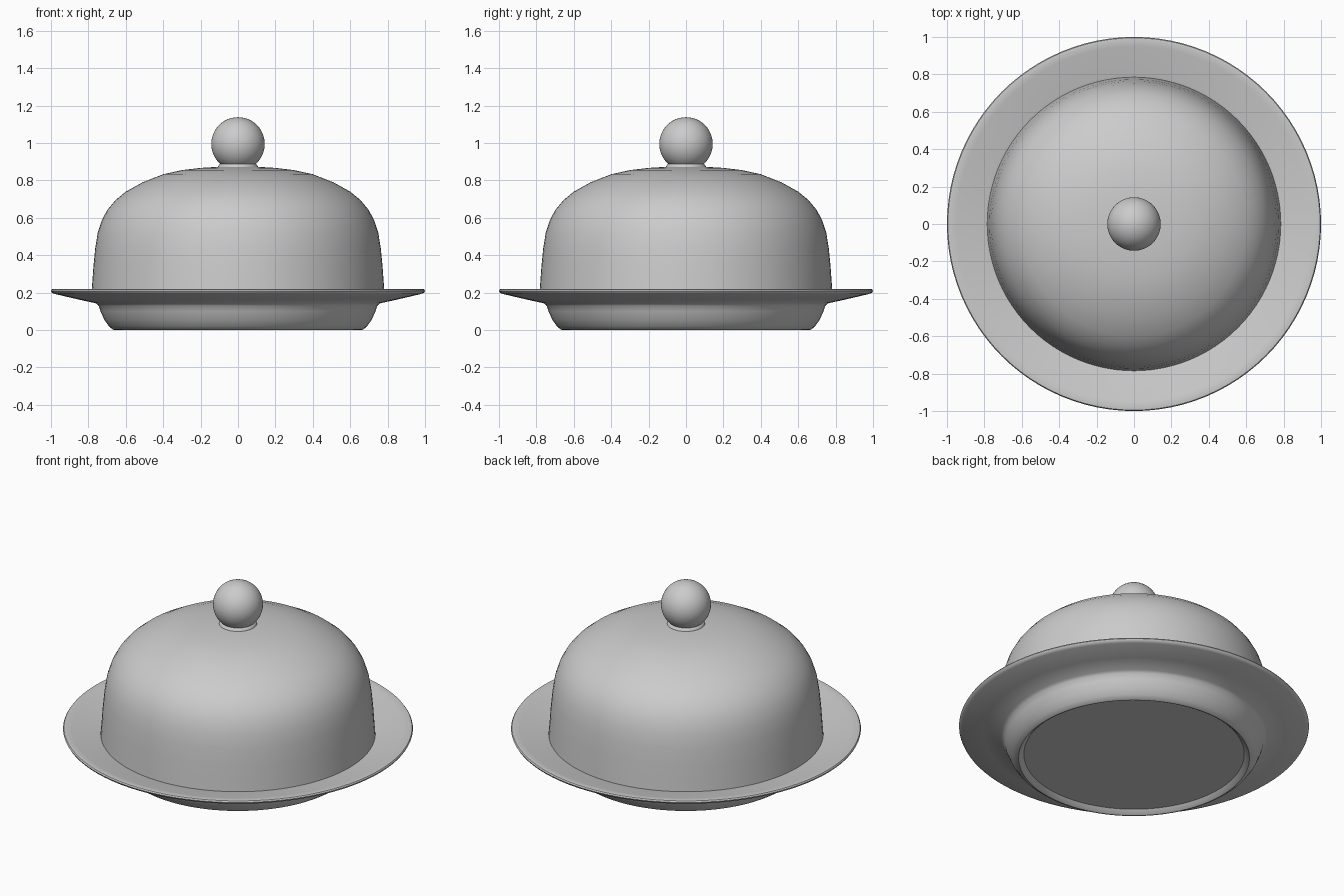
import bpy, bmesh, math

cube = bpy.data.objects.get("Cube")
if cube:
    bpy.data.objects.remove(cube, do_unlink=True)

grey = bpy.data.materials.new("light grey glaze")
grey.use_nodes = True
colour = (0.6, 0.6, 0.6, 1)
grey.diffuse_color = colour
grey.node_tree.nodes["Principled BSDF"].inputs["Base Color"].default_value = colour


def finish(obj, angle):
    """Apply the shared material and smooth shading."""
    obj.data.materials.clear()
    obj.data.materials.append(grey)
    bpy.ops.object.select_all(action="DESELECT")
    obj.select_set(True)
    bpy.context.view_layer.objects.active = obj
    bpy.ops.object.shade_smooth_by_angle(angle=math.radians(angle))


def lathe(name, profile, steps=96, angle=40):
    """Spin an (r, z) profile around the vertical axis."""
    bm = bmesh.new()
    verts = [bm.verts.new((r, 0, z)) for r, z in profile]
    edges = [bm.edges.new(pair) for pair in zip(verts, verts[1:])]
    bmesh.ops.spin(bm, geom=verts + edges, cent=(0, 0, 0), axis=(0, 0, 1),
                   angle=2 * math.pi, steps=steps)
    bmesh.ops.remove_doubles(bm, verts=bm.verts, dist=0.0005)
    bmesh.ops.recalc_face_normals(bm, faces=bm.faces)
    mesh = bpy.data.meshes.new(name)
    bm.to_mesh(mesh)
    bm.free()
    obj = bpy.data.objects.new(name, mesh)
    bpy.context.collection.objects.link(obj)
    finish(obj, angle)


# Dish: recessed base, flared foot, wide shallow rim and sunken well
lathe("dish", [
    (0, 0.025), (0.63, 0.025), (0.65, 0.005), (0.66, 0), (0.67, 0.003),
    (0.69, 0.02), (0.715, 0.055), (0.735, 0.1), (0.745, 0.13), (0.76, 0.143),
    (0.86, 0.165), (0.98, 0.193), (0.995, 0.2), (1, 0.21), (0.995, 0.218),
    (0.98, 0.22), (0.95, 0.215), (0.8, 0.18), (0.73, 0.165), (0.7, 0.13),
    (0.66, 0.07), (0.62, 0.05), (0, 0.05)])

# Cover: hollow dome resting on the rim
outer = [(0.785, 0.178), (0.78, 0.24), (0.773, 0.34), (0.763, 0.44),
         (0.75, 0.52), (0.727, 0.59), (0.698, 0.643), (0.655, 0.695),
         (0.6, 0.74), (0.51, 0.79), (0.4, 0.833), (0.3, 0.855),
         (0.2, 0.867), (0.1, 0.873), (0, 0.875)]
inner = [(r * 0.965, z - 0.03 * (z > 0.2)) for r, z in reversed(outer)]
lathe("cover", outer + inner)

# Collar under the handle
lathe("handle_collar", [(0, 0.85), (0.108, 0.85), (0.108, 0.872), (0.1, 0.885),
                        (0.088, 0.892), (0.08, 0.91), (0, 0.91)], 48)

# Ball handle
bpy.ops.mesh.primitive_uv_sphere_add(segments=48, ring_count=24, radius=0.143,
                                     location=(0, 0, 0.995))
bpy.context.object.name = "handle_ball"
finish(bpy.context.object, 60)
